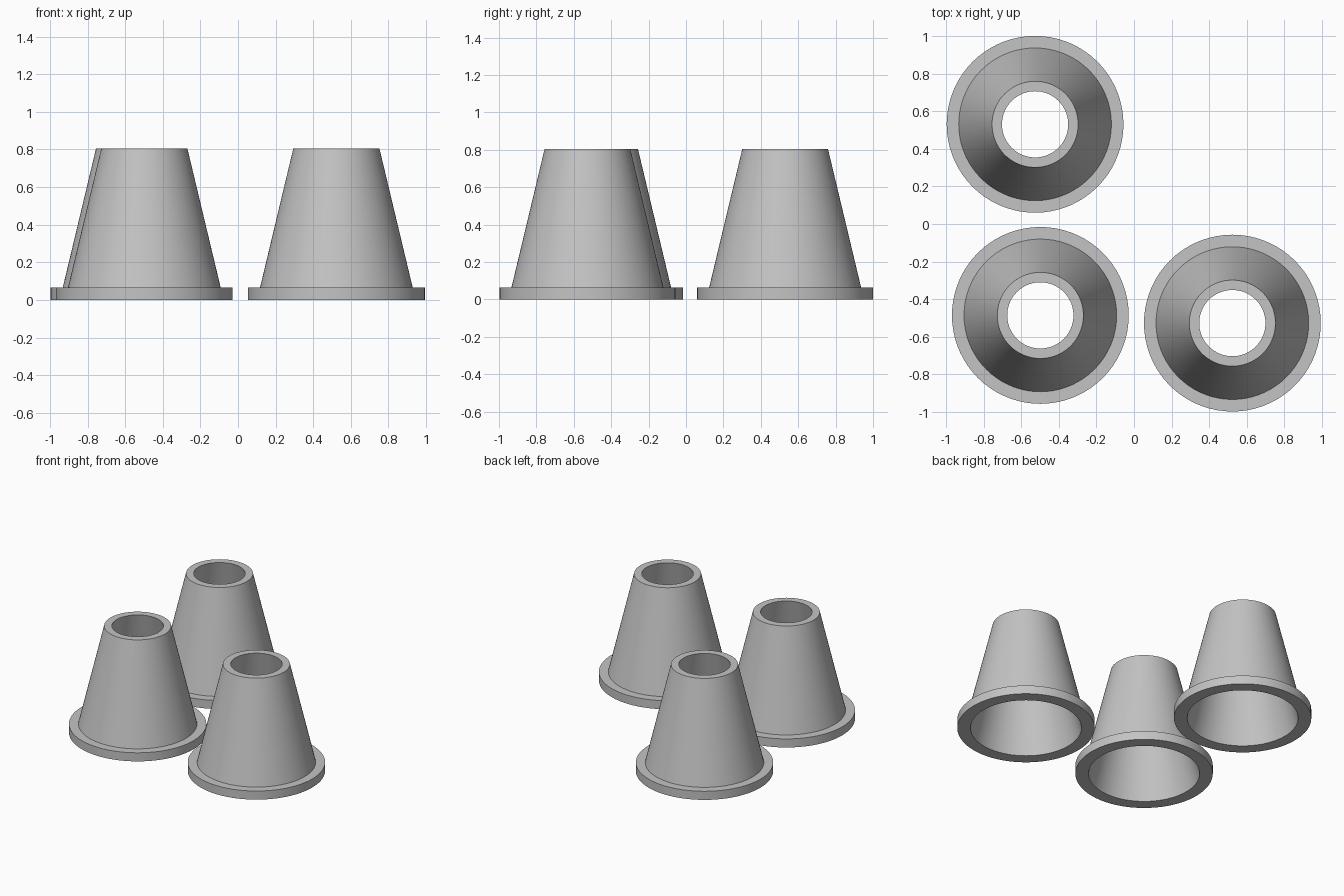
import bpy, bmesh, math
from mathutils import Vector

cube = bpy.data.objects.get("Cube")
if cube:
    bpy.data.objects.remove(cube, do_unlink=True)

SEGMENTS = 72

grey = bpy.data.materials.new("plain grey")
grey.use_nodes = True
colour = (0.55, 0.55, 0.55, 1)
grey.diffuse_color = colour
grey.node_tree.nodes["Principled BSDF"].inputs["Base Color"].default_value = colour

# Closed wall section (radius, height): flange, sloped outside, rim, sloped bore
PROFILE = [(0.38, 0), (0.47, 0), (0.47, 0.065), (0.406, 0.065),
           (0.229, 0.805), (0.176, 0.805)]


def hollow_cone(name, x, y):
    """Revolve the wall section into a flanged, open-ended cone."""
    bm = bmesh.new()
    rings = []
    for i in range(SEGMENTS):
        a = math.tau * i / SEGMENTS
        rings.append([bm.verts.new((r * math.cos(a), r * math.sin(a), z))
                      for r, z in PROFILE])
    for i, ring in enumerate(rings):
        following = rings[(i + 1) % SEGMENTS]
        for j in range(len(PROFILE)):
            k = (j + 1) % len(PROFILE)
            bm.faces.new((ring[j], following[j], following[k], ring[k]))
    bmesh.ops.recalc_face_normals(bm, faces=bm.faces)
    mesh = bpy.data.meshes.new(name)
    bm.to_mesh(mesh)
    bm.free()
    mesh.materials.append(grey)
    obj = bpy.data.objects.new(name, mesh)
    obj.location = Vector((x, y, 0))
    bpy.context.collection.objects.link(obj)
    return obj


# Three separate cones standing in an L
cones = [hollow_cone("back_right_cone", -0.526, 0.53),
         hollow_cone("front_right_cone", -0.498, -0.486),
         hollow_cone("front_left_cone", 0.523, -0.527)]

# Smooth walls with crisp rims
bpy.ops.object.select_all(action="DESELECT")
for cone in cones:
    cone.select_set(True)
bpy.context.view_layer.objects.active = cones[0]
bpy.ops.object.shade_smooth_by_angle(angle=math.radians(30))
